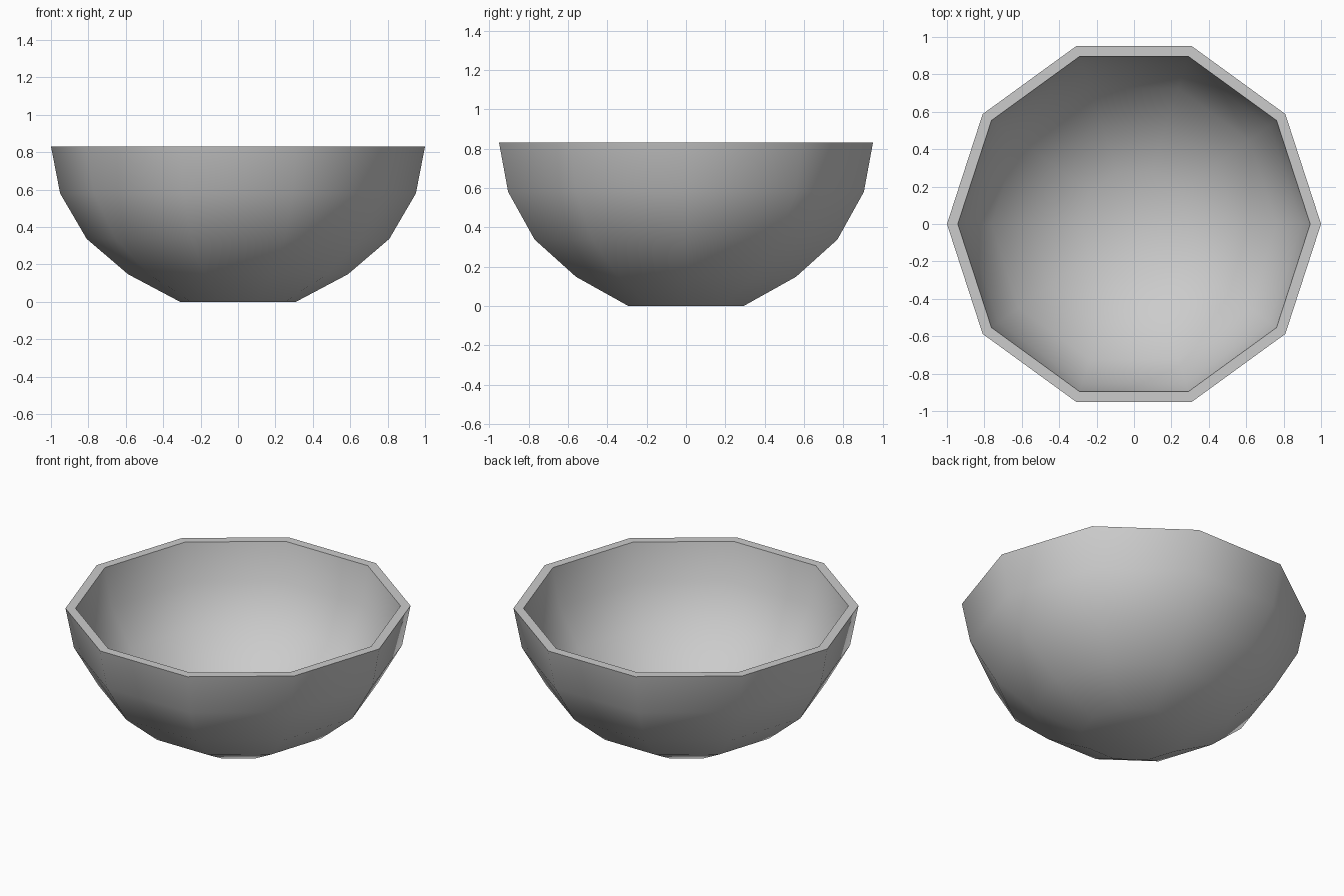
import bpy, bmesh, math

if "Cube" in bpy.data.objects:
    bpy.data.objects.remove(bpy.data.objects["Cube"])

SIDES = 10
RIM_Z = 0.832
INNER = 0.942  # inner wall as a scale of the outer one about the rim centre

# Outer profile (radius, z) from base to rim, then inner wall back down
outer = [(0.309, 0.0), (0.588, 0.148), (0.809, 0.337), (0.951, 0.58), (1.0, RIM_Z)]
inner = [(r * INNER, RIM_Z - (RIM_Z - z) * INNER) for r, z in reversed(outer)]

bm = bmesh.new()
rings = []
for r, z in outer + inner:
    rings.append([bm.verts.new((r * math.cos(math.tau * i / SIDES),
                                r * math.sin(math.tau * i / SIDES), z))
                  for i in range(SIDES)])

# Walls and flat rim
for low, high in zip(rings, rings[1:]):
    for i in range(SIDES):
        j = (i + 1) % SIDES
        bm.faces.new((low[i], low[j], high[j], high[i]))

# Flat underside and inside floor
bm.faces.new(list(reversed(rings[0])))
bm.faces.new(rings[-1])
bmesh.ops.recalc_face_normals(bm, faces=bm.faces)

mesh = bpy.data.meshes.new("bowl")
bm.to_mesh(mesh)
bm.free()
bowl = bpy.data.objects.new("bowl", mesh)
bpy.context.collection.objects.link(bowl)

# Smooth walls, crisp rim edges
bpy.context.view_layer.objects.active = bowl
bowl.select_set(True)
bpy.ops.object.shade_smooth_by_angle(angle=math.radians(45))
